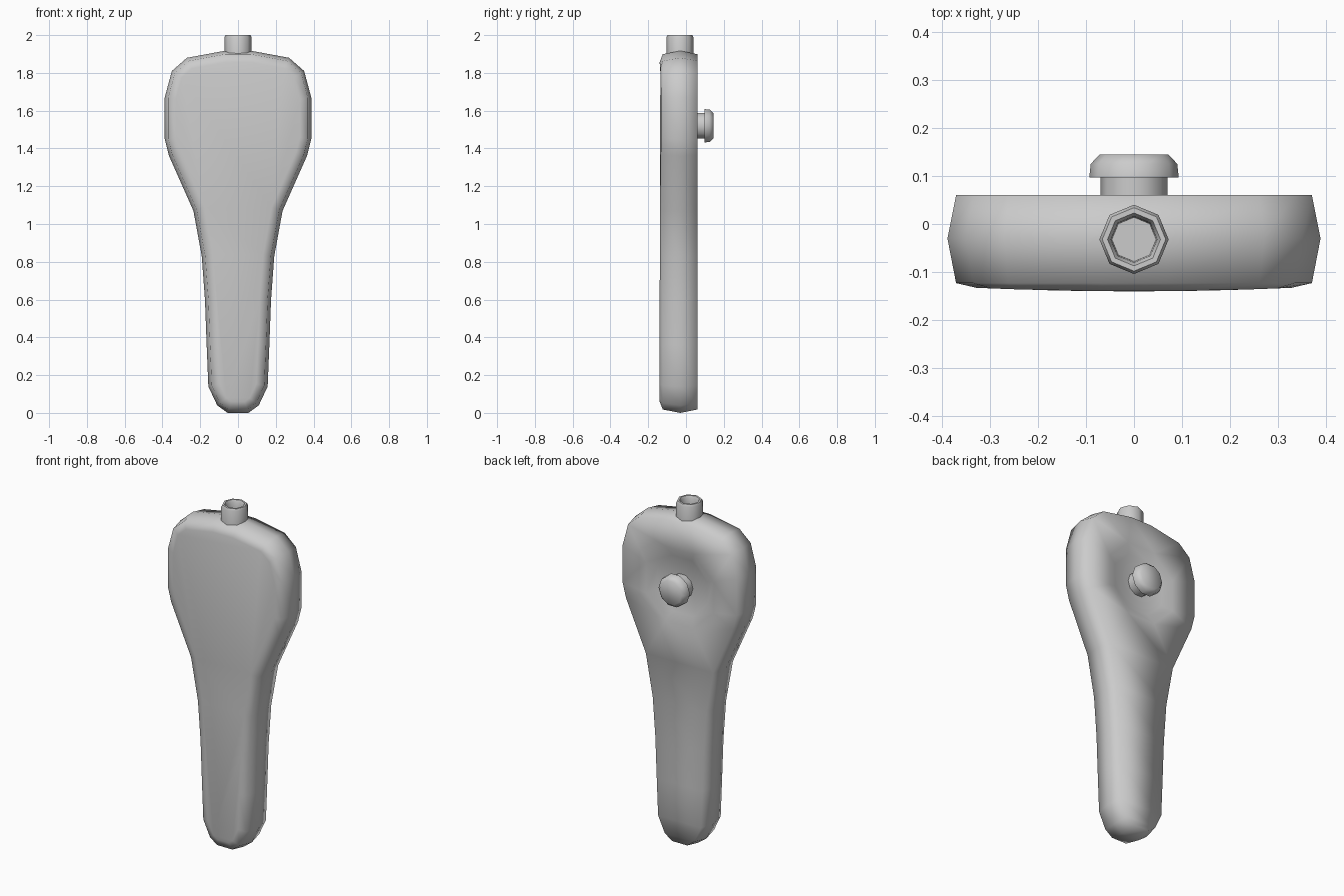
import bpy, bmesh, math
from mathutils import Vector, Matrix

if "Cube" in bpy.data.objects:
    bpy.data.objects.remove(bpy.data.objects["Cube"])

# Half outline of the body in the XZ plane, bottom to top
HALF = [(0.055, 0.0), (0.11, 0.04), (0.157, 0.14), (0.166, 0.36), (0.175, 0.60),
        (0.192, 0.83), (0.236, 1.07), (0.365, 1.36), (0.388, 1.45), (0.388, 1.67),
        (0.35, 1.81), (0.27, 1.88), (0.07, 1.917)]
OUTLINE = [Vector(p) for p in HALF] + [Vector((-x, z)) for x, z in reversed(HALF)]
BUTTON_Z = 1.52


def inset(points, d):
    """Offset a counter-clockwise outline inward by d with mitred corners."""
    out = []
    n = len(points)
    for i, p in enumerate(points):
        a = (p - points[i - 1]).normalized()
        b = (points[(i + 1) % n] - p).normalized()
        na, nb = Vector((-a.y, a.x)), Vector((-b.y, b.x))
        m = (na + nb).normalized()
        out.append(p + m * d / max(m.dot(na), 0.5))
    return out


def finish(bm, name, smooth_angle=None):
    bmesh.ops.recalc_face_normals(bm, faces=bm.faces)
    mesh = bpy.data.meshes.new(name)
    bm.to_mesh(mesh)
    bm.free()
    obj = bpy.data.objects.new(name, mesh)
    bpy.context.collection.objects.link(obj)
    mesh.shade_smooth()
    if smooth_angle:
        bpy.ops.object.select_all(action='DESELECT')
        obj.select_set(True)
        bpy.context.view_layer.objects.active = obj
        bpy.ops.object.shade_smooth_by_angle(angle=math.radians(smooth_angle))
    return obj


def bridge(bm, a, b):
    n = len(a)
    for i in range(n):
        j = (i + 1) % n
        bm.faces.new((a[i], a[j], b[j], b[i]))


def loop_edges(bm, ring):
    pairs = zip(ring, ring[1:] + ring[:1])
    return [bm.edges.get(p) or bm.edges.new(p) for p in pairs]


def lathe(name, profile, sides, matrix):
    """Revolve (radius, height) points about local Z; both ends are capped."""
    bm = bmesh.new()
    rings = [[bm.verts.new((r * math.cos(math.tau * k / sides),
                            r * math.sin(math.tau * k / sides), h))
              for k in range(sides)] for r, h in profile]
    for a, b in zip(rings, rings[1:]):
        bridge(bm, a, b)
    bm.faces.new(rings[0])
    bm.faces.new(rings[-1])
    bm.transform(matrix)
    return finish(bm, name, 50)


# Body: outline rings from back to front
bm = bmesh.new()
rings = []
for y, d in [(0.06, 0.018), (-0.03, 0.0), (-0.123, 0.018), (-0.14, 0.06)]:
    ring = []
    for p in inset(OUTLINE, d):
        bulge = 0.007 * (p.x / 0.32) ** 2 if y == -0.14 else 0.0
        ring.append(bm.verts.new((p.x, y + bulge, p.y)))
    rings.append(ring)
for a, b in zip(rings, rings[1:]):
    bridge(bm, a, b)
bm.faces.new(rings[-1])

# Thumb recess in the back
dish = [[bm.verts.new((r * math.cos(math.tau * (k + 0.5) / 8), y,
                       BUTTON_Z + r * math.sin(math.tau * (k + 0.5) / 8)))
         for k in range(8)] for r, y in [(0.235, 0.06), (0.175, 0.035)]]
bridge(bm, dish[0], dish[1])
bm.faces.new(dish[1])
bmesh.ops.triangle_fill(bm, use_beauty=True, normal=(0, 1, 0),
                        edges=loop_edges(bm, rings[0]) + loop_edges(bm, dish[0]))
finish(bm, "body")

# Hollow cable socket on top
lathe("cable_socket",
      [(0.072, 1.87), (0.072, 1.988), (0.066, 2.0), (0.055, 2.0), (0.048, 1.985), (0.046, 1.95)],
      8, Matrix.Translation((0, -0.032, 0)))

# Button on the back: stem and rounded cap, local Z turned to +Y
lathe("button",
      [(0.07, 0.02), (0.07, 0.097), (0.093, 0.097), (0.09, 0.125), (0.071, 0.145)],
      10, Matrix.Translation((0, 0, BUTTON_Z)) @ Matrix.Rotation(-math.pi / 2, 4, 'X'))
